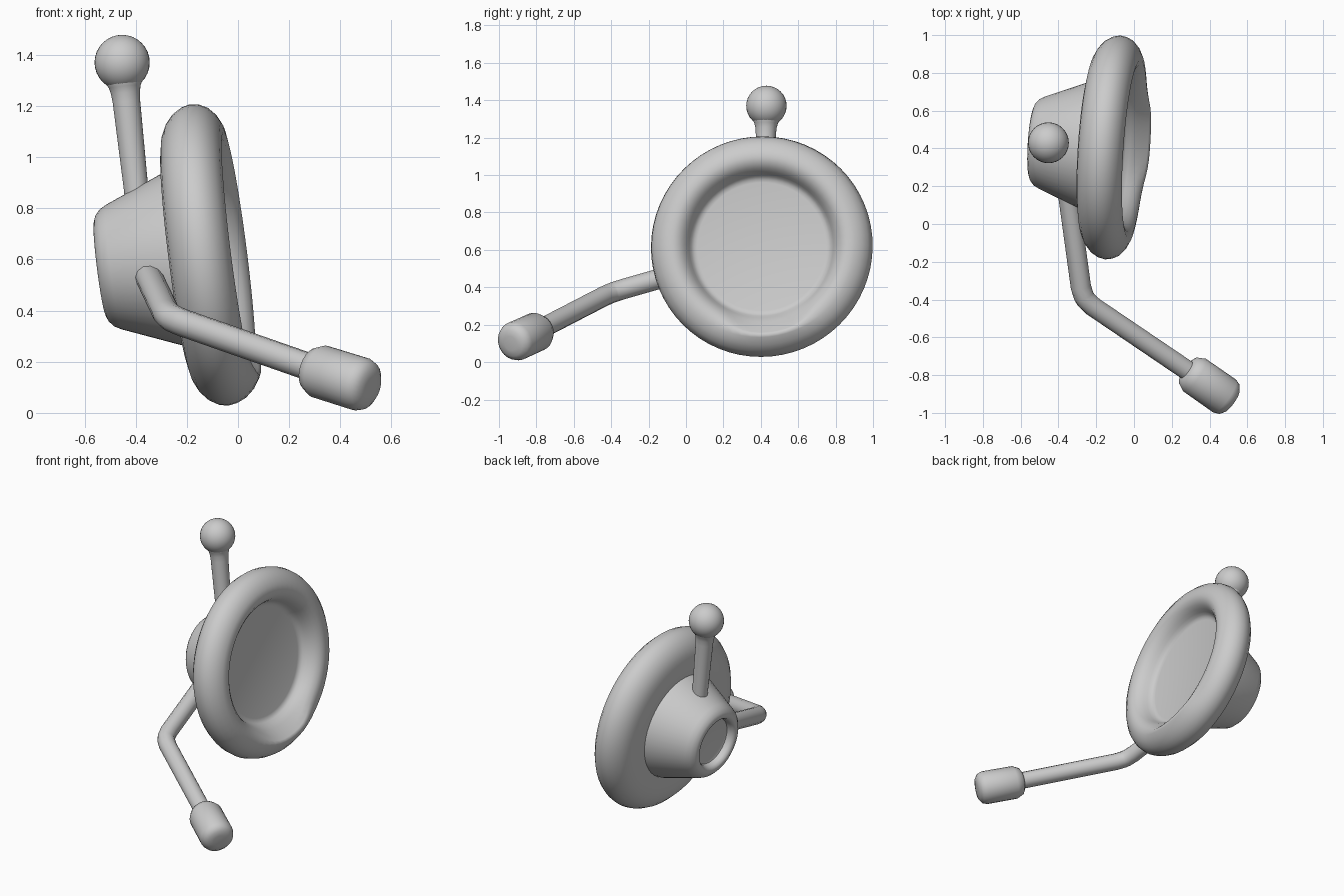
import bpy, bmesh, math
from mathutils import Vector

if "Cube" in bpy.data.objects:
    bpy.data.objects.remove(bpy.data.objects["Cube"])

AXIS = Vector((1, -0.068, 0.127)).normalized()   # direction the cushion faces
CENTRE = Vector((-0.108, 0.405, 0.618))


def finish(obj, angle=40):
    bpy.ops.object.select_all(action='DESELECT')
    obj.select_set(True)
    bpy.context.view_layer.objects.active = obj
    bpy.ops.object.shade_smooth_by_angle(angle=math.radians(angle))


def lathe(name, profile, centre, axis, sides=48, angle=40):
    """Revolve (offset along axis, radius) points round an axis."""
    bm = bmesh.new()
    rows = []
    for h, r in profile:
        if r == 0:
            rows.append([bm.verts.new((0, 0, h))] * sides)
        else:
            rows.append([bm.verts.new((r * math.cos(2 * math.pi * k / sides),
                                       r * math.sin(2 * math.pi * k / sides), h))
                         for k in range(sides)])
    for a, b in zip(rows, rows[1:]):
        for k in range(sides):
            j = (k + 1) % sides
            bm.faces.new(list(dict.fromkeys((a[k], a[j], b[j], b[k]))))
    bmesh.ops.recalc_face_normals(bm, faces=bm.faces)
    rot = axis.to_track_quat('Z', 'Y')
    for v in bm.verts:
        v.co = rot @ v.co + centre
    mesh = bpy.data.meshes.new(name)
    bm.to_mesh(mesh)
    bm.free()
    obj = bpy.data.objects.new(name, mesh)
    bpy.context.collection.objects.link(obj)
    finish(obj, angle)
    return obj


# Round ear cushion: flat pad, soft inner wall, rounded rim, sloping back
cushion = lathe("ear_cushion", [
    (0.0, 0), (0.0, 0.345), (0.004, 0.362), (0.016, 0.376), (0.035, 0.386),
    (0.057, 0.397), (0.083, 0.414), (0.104, 0.44), (0.112, 0.47), (0.107, 0.505),
    (0.088, 0.543), (0.06, 0.573), (0.03, 0.588), (-0.005, 0.594), (-0.04, 0.586),
    (-0.075, 0.565), (-0.105, 0.531), (-0.125, 0.49), (-0.135, 0.44), (-0.138, 0.38),
    (-0.138, 0.3), (-0.138, 0)], CENTRE, AXIS, sides=64, angle=75)
# The wall slopes outward to a slight lip low on the front
for v in cushion.data.vertices:
    p = v.co - CENTRE
    h = p.dot(AXIS)
    radial = p - AXIS * h
    r = radial.length
    weight = math.exp(-(math.atan2(p.y - 0.05, -p.z) / 0.5) ** 4)
    if 0.35 < r < 0.51 and h > 0:
        target = max(r, 0.36 + 0.13 * (h / 0.112) ** 1.3)
        v.co += radial.normalized() * (target - r) * weight
    if h > 0 and r > 0.38:
        v.co += AXIS * 0.02 * (h / 0.112) ** 2 * weight

# Tapered shell behind the cushion, with a dished back
lathe("ear_shell", [(-0.12, 0.345), (-0.16, 0.335), (-0.38, 0.246),
                    (-0.408, 0.231), (-0.427, 0.209), (-0.435, 0.187), (-0.43, 0.168),
                    (-0.412, 0.157), (-0.385, 0.152), (-0.38, 0.14), (-0.38, 0)],
      CENTRE, AXIS, angle=50)

# Post and ball on top
foot, ball = Vector((-0.388, 0.418, 0.78)), Vector((-0.453, 0.43, 1.37))
span = ball - foot
lathe("post", [(0, 0), (0, 0.049), (0.1, 0.048), (0.44, 0.054), (0.475, 0.057),
               (0.50, 0.063), (0.53, 0.08), (span.length, 0.08), (span.length, 0)],
      foot, span.normalized(), sides=24, angle=60)
bpy.ops.mesh.primitive_uv_sphere_add(segments=32, ring_count=16, radius=0.108, location=ball)
bpy.context.object.name = "post_ball"
finish(bpy.context.object)

# Bent microphone boom
tip_dir = Vector((0.53, -0.37, -0.165)).normalized()
mic = Vector((0.40, -0.855, 0.137))
start, elbow = Vector((-0.35, 0.17, 0.535)), Vector((-0.272, -0.40, 0.372))
back = (start - elbow).normalized()
ahead = (mic - elbow).normalized()
path = [start, elbow + back * 0.07, elbow + back * 0.025 + ahead * 0.012,
        elbow + ahead * 0.025 + back * 0.012, elbow + ahead * 0.07, mic]
curve = bpy.data.curves.new("microphone_boom", 'CURVE')
curve.dimensions = '3D'
curve.bevel_depth = 0.054
curve.bevel_resolution = 4
curve.use_fill_caps = True
spline = curve.splines.new('POLY')
spline.points.add(len(path) - 1)
for pt, co in zip(spline.points, path):
    pt.co = (*co, 1)
boom = bpy.data.objects.new("microphone_boom", curve)
bpy.context.collection.objects.link(boom)
bpy.ops.object.select_all(action='DESELECT')
boom.select_set(True)
bpy.context.view_layer.objects.active = boom
bpy.ops.object.convert(target='MESH')
finish(bpy.context.object, 50)

# Microphone tip
lathe("microphone", [(-0.153, 0), (-0.153, 0.06), (-0.14, 0.085), (-0.10, 0.105),
                     (0.10, 0.106), (0.128, 0.096), (0.146, 0.072), (0.151, 0.04), (0.152, 0)],
      mic, tip_dir, sides=24, angle=60)
